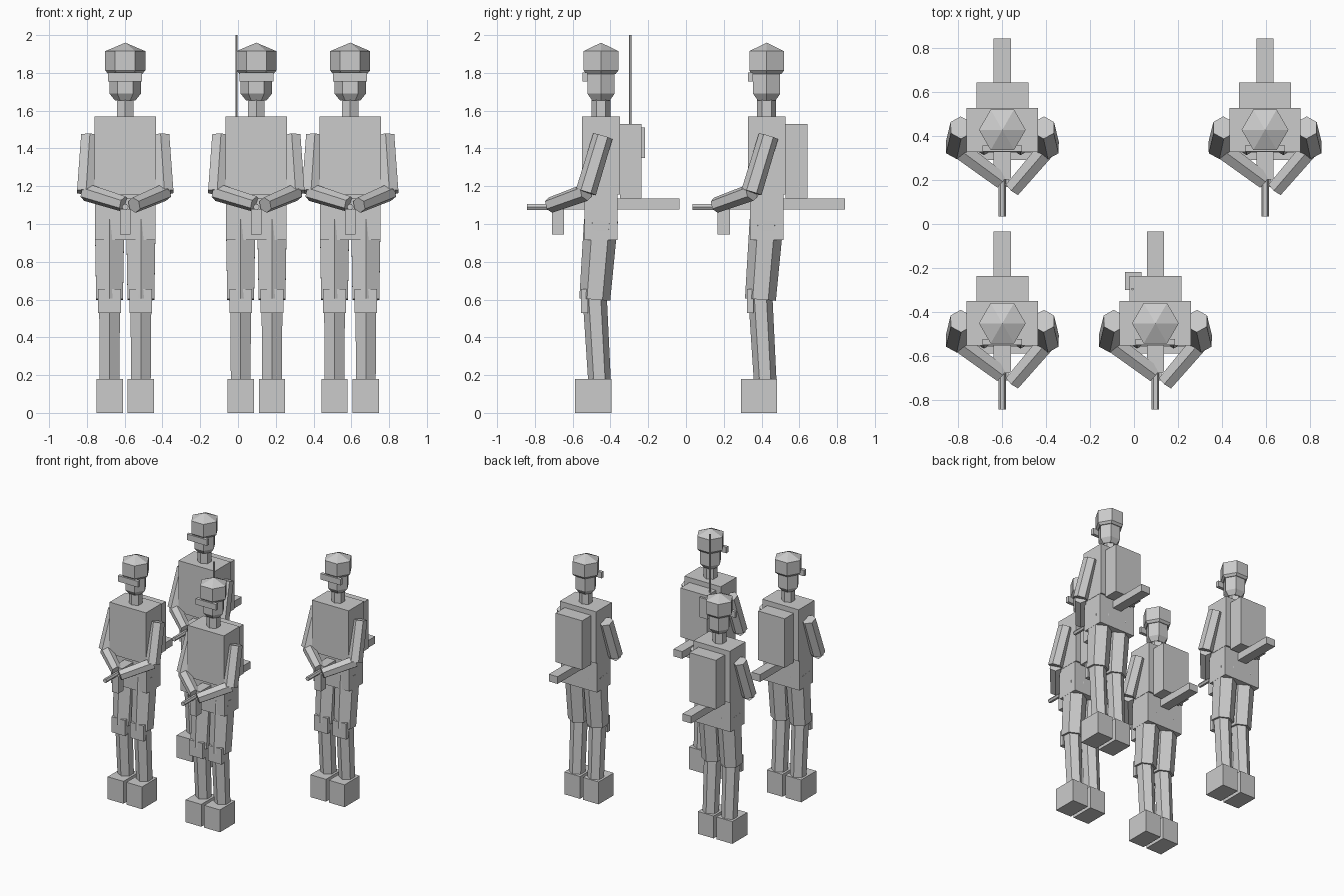
import bpy, bmesh
from math import cos, sin, tau
from mathutils import Vector

if "Cube" in bpy.data.objects:
    bpy.data.objects.remove(bpy.data.objects["Cube"])

parts = []  # meshes of one soldier, around a local origin on the ground


def to_mesh(bm, name):
    bmesh.ops.recalc_face_normals(bm, faces=bm.faces)
    me = bpy.data.meshes.new(name)
    bm.to_mesh(me)
    bm.free()
    return me


def box(name, x, y, z):
    """Box given by its (min, max) range along each axis."""
    bm = bmesh.new()
    bmesh.ops.create_cube(bm, size=1)
    for v in bm.verts:
        v.co = [r[0] if c < 0 else r[1] for c, r in zip(v.co, (x, y, z))]
    return to_mesh(bm, name)


def prism(name, rings, ref=(0, 1, 0), sides=6):
    """Loft of polygons; rings = (centre, radius); ref points at the first corner."""
    bm = bmesh.new()
    axis = (Vector(rings[-1][0]) - Vector(rings[0][0])).normalized()
    u = Vector(ref) - axis * axis.dot(Vector(ref))
    u.normalize()
    w = axis.cross(u)
    loops = []
    for c, r in rings:
        pts = [Vector(c)] if r == 0 else [
            Vector(c) + r * (u * cos(tau * i / sides) + w * sin(tau * i / sides))
            for i in range(sides)]
        loops.append([bm.verts.new(p) for p in pts])
    for a, b in zip(loops, loops[1:]):
        for i in range(sides):
            j = (i + 1) % sides
            if len(b) == 1:
                bm.faces.new((a[i], a[j], b[0]))
            else:
                bm.faces.new((a[i], a[j], b[j], b[i]))
    for l in (loops[0], loops[-1]):
        if len(l) > 2:
            bm.faces.new(l)
    return to_mesh(bm, name)


# Body
parts += [
    box("torso", (-.162, .162), (-.10, .10), (1.155, 1.57)),
    box("hips", (-.16, .16), (-.088, .088), (.915, 1.156)),
    prism("neck", [((0, 0, 1.56), .05), ((0, 0, 1.67), .05)]),
    prism("head", [((0, 0, 1.655), .055), ((0, 0, 1.69), .083), ((0, 0, 1.83), .083)], (1, 0, 0)),
    prism("helmet", [((0, 0, 1.795), .09), ((0, 0, 1.812), .106),
                     ((0, 0, 1.915), .106), ((0, 0, 1.96), 0)], (1, 0, 0)),
    box("goggles", (-.09, .09), (-.098, -.072), (1.755, 1.803)),
    box("backpack", (-.118, .118), (.10, .215), (1.135, 1.53)),
]

# Legs and arms, mirrored; the two hands hold the rifle at different spots
for side, s, hand in (("right", -1, (-.005, -.23, 1.105)), ("left", 1, (.047, -.268, 1.10))):
    x = s * .083
    elbow = (s * .208, -.08, 1.168)
    parts += [
        prism(side + "_thigh", [((x, 0, 1.02), .09), ((x, -.033, .60), .082)]),
        prism(side + "_shin", [((x, -.033, .61), .064), ((x, -.008, .17), .06)]),
        box(side + "_knee_pad", (x - .06, x + .06), (-.105, -.07), (.53, .655)),
        box(side + "_boot", (x - .07, x + .07), (-.137, .055), (0, .18)),
        prism(side + "_upper_arm", [((s * .188, .01, 1.465), .053), (elbow, .055)]),
        prism(side + "_forearm", [(elbow, .047), (hand, .042)], (0, 0, 1)),
    ]

# Rifle
parts += [
    box("rifle_body", (-.039, .039), (-.225, .415), (1.077, 1.135)),
    prism("rifle_barrel", [((0, -.2, 1.09), .017), ((0, -.392, 1.09), .017)], (1, 0, 0)),
    box("rifle_magazine", (-.028, .028), (-.26, -.195), (.945, 1.08)),
]


def place(me, name, loc):
    ob = bpy.data.objects.new(name, me)
    ob.location = loc
    bpy.context.collection.objects.link(ob)


# Squad of four soldiers
for n, (px, py) in enumerate([(-.597, -.45), (.097, -.45), (-.597, .427), (.594, .427)], 1):
    for me in parts:
        place(me, f"soldier_{n}_{me.name}", (px, py, 0))

# Radio with antenna on one backpack
place(box("radio", (-.04, .034), (-.30, -.218), (1.35, 1.51)), "radio", (0, 0, 0))
place(prism("antenna", [((-.007, -.295, 1.45), .006), ((-.007, -.295, 2), .006)]), "antenna", (0, 0, 0))
